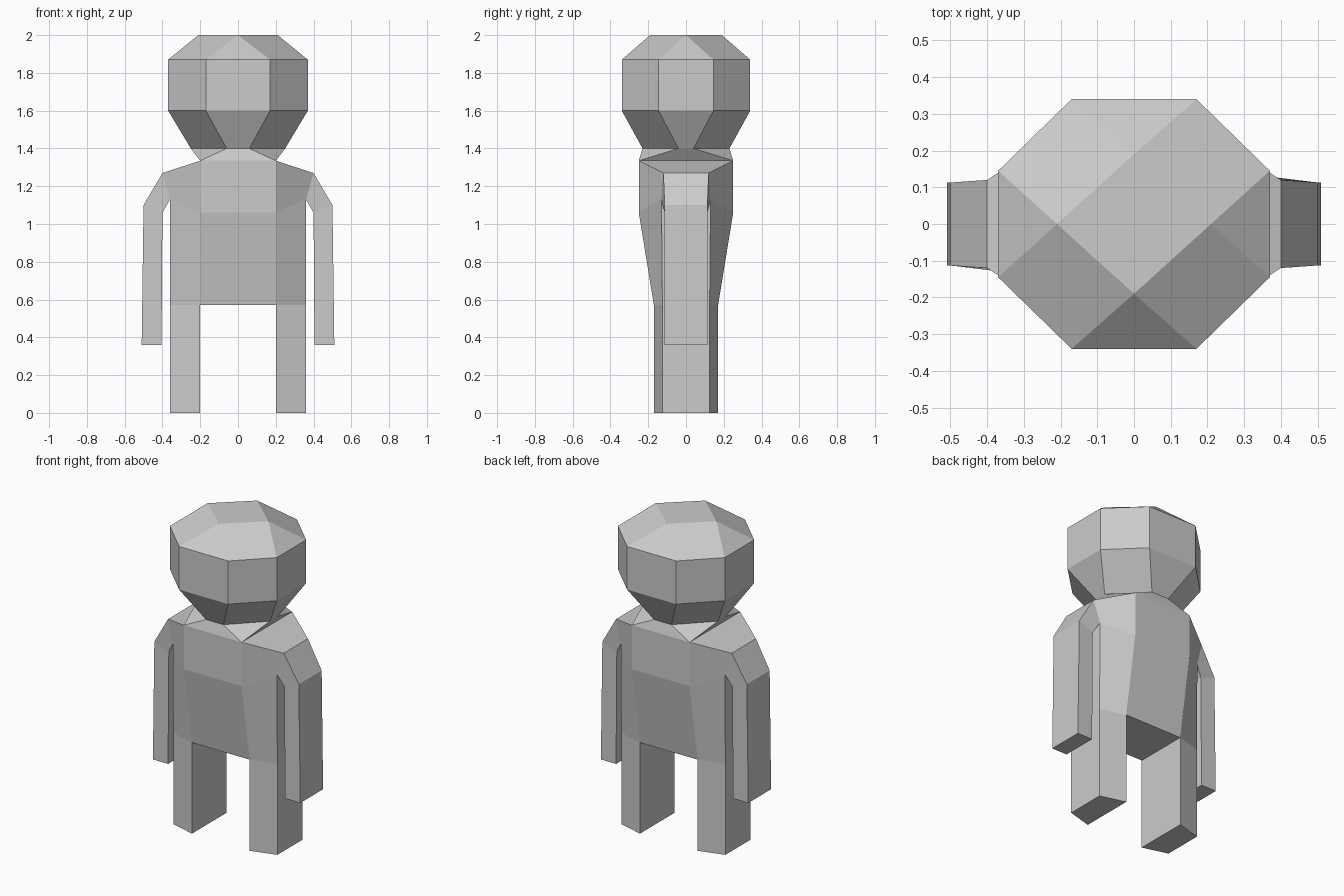
import bpy

if "Cube" in bpy.data.objects:
    bpy.data.objects.remove(bpy.data.objects["Cube"], do_unlink=True)

grey = bpy.data.materials.new("plain grey")
grey.use_nodes = True
grey.diffuse_color = (0.6, 0.6, 0.6, 1)
grey.node_tree.nodes["Principled BSDF"].inputs["Base Color"].default_value = (0.6, 0.6, 0.6, 1)


def eight(front, side):
    """Eight-sided ring from one front corner and one side corner (x, y, z)."""
    (a, d, z1), (b, c, z2) = front, side
    return [(a, -d, z1), (b, -c, z2), (b, c, z2), (a, d, z1),
            (-a, d, z1), (-b, c, z2), (-b, -c, z2), (-a, -d, z1)]


def four(inner, outer):
    """Four-sided limb ring from an inner and an outer corner."""
    (a, d, z1), (b, c, z2) = inner, outer
    return [(a, -d, z1), (b, -c, z2), (b, c, z2), (a, d, z1)]


def loft(name, rings, bottom=None, top=None, skip=()):
    """Skin rings from bottom to top; repeated corners collapse to triangles."""
    verts, faces = [], []

    def add(points):
        ids = []
        for p in points:
            if p not in verts:
                verts.append(p)
            if verts.index(p) not in ids:
                ids.append(verts.index(p))
        if len(ids) > 2:
            faces.append(ids)

    n = len(rings[0])
    for r, (lo, hi) in enumerate(zip(rings, rings[1:])):
        for i in range(n):
            if (r, i) not in skip:
                j = (i + 1) % n
                add([lo[i], lo[j], hi[j], hi[i]])
    if bottom:
        add([rings[0][i] for i in reversed(bottom)])
    if top:
        add([rings[-1][i] for i in top])
    mesh = bpy.data.meshes.new(name)
    mesh.from_pydata(verts, [], faces)
    mesh.materials.append(grey)
    obj = bpy.data.objects.new(name, mesh)
    bpy.context.collection.objects.link(obj)


def limb_pair(name, rings):
    """Left limb and its mirrored right twin, closed at the lower end."""
    loft("left_" + name, rings, bottom=range(4))
    mirrored = [[(-x, y, z) for x, y, z in reversed(ring)] for ring in rings]
    loft("right_" + name, mirrored, bottom=range(4))


# Head: tapered jaw, upright band and a diamond crown
loft("head", [
    eight((0.06, 0.23, 1.40), (0.25, 0.04, 1.40)),
    eight((0.17, 0.34, 1.60), (0.37, 0.145, 1.60)),
    eight((0.17, 0.34, 1.87), (0.37, 0.145, 1.87)),
    eight((0.0, 0.19, 2.0), (0.21, 0.0, 2.0)),
], top=range(8))

# Torso: waist, chest, shoulders and collar; open where the arms and legs join
collar = (0.20, 0.25, 1.335)
loft("torso", [
    eight((0.20, 0.17, 0.57), (0.36, 0.125, 0.57)),
    eight((0.20, 0.25, 1.06), (0.36, 0.13, 1.13)),
    eight(collar, (0.40, 0.12, 1.27)),
    eight(collar, collar),
    eight((0.06, 0.23, 1.40), (0.25, 0.04, 1.40)),
], bottom=(0, 3, 4, 7), skip={(1, 1), (1, 5)})

# Arms
limb_pair("arm", [
    four((0.405, 0.113, 0.36), (0.51, 0.113, 0.36)),
    four((0.40, 0.113, 1.06), (0.50, 0.113, 1.10)),
    four((0.36, 0.13, 1.13), (0.40, 0.12, 1.27)),
])

# Legs
limb_pair("leg", [
    four((0.20, 0.17, 0.0), (0.36, 0.125, 0.0)),
    four((0.20, 0.17, 0.57), (0.36, 0.125, 0.57)),
])
